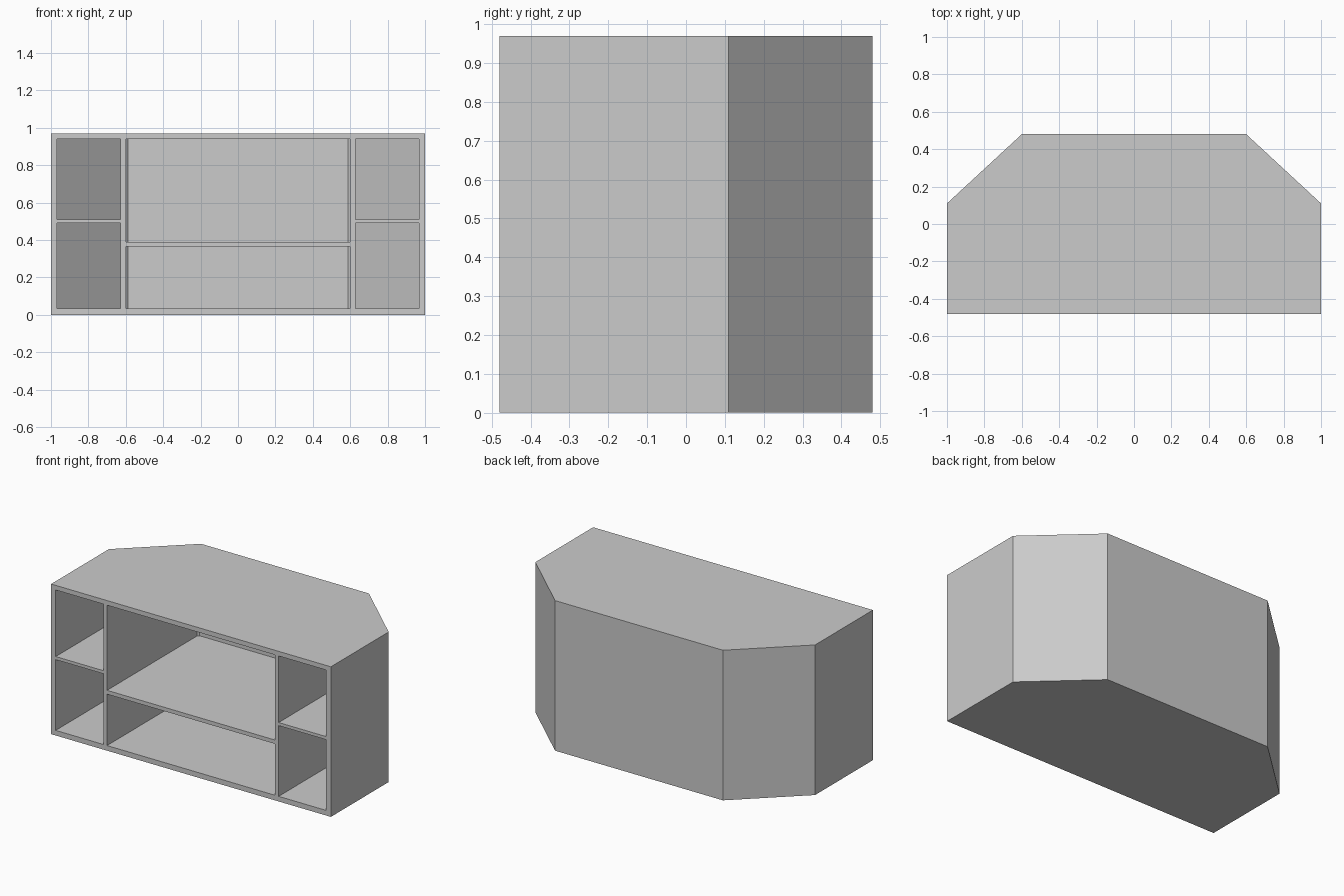
import bpy, bmesh

if "Cube" in bpy.data.objects:
    bpy.data.objects.remove(bpy.data.objects["Cube"])


def prism(name, outline, z0, z1):
    """Extrude a plan outline between two heights."""
    bm = bmesh.new()
    face = bm.faces.new([bm.verts.new((x, y, z0)) for x, y in outline])
    top = bmesh.ops.extrude_face_region(bm, geom=[face])
    verts = [v for v in top["geom"] if isinstance(v, bmesh.types.BMVert)]
    bmesh.ops.translate(bm, verts=verts, vec=(0, 0, z1 - z0))
    bmesh.ops.recalc_face_normals(bm, faces=bm.faces[:])
    mesh = bpy.data.meshes.new(name)
    bm.to_mesh(mesh)
    bm.free()
    obj = bpy.data.objects.new(name, mesh)
    bpy.context.collection.objects.link(obj)
    return obj


# Cabinet body: rectangular front with chamfered back corners
cabinet = prism("cabinet_body", [(-1, -0.48), (1, -0.48), (1, 0.11),
                                 (0.6, 0.48), (-0.6, 0.48), (-1, 0.11)], 0, 0.97)

# Plan outlines of the hollows, leaving 0.03 thick panels
FRONT = -0.6
centre = [(-0.6, FRONT), (0.6, FRONT), (0.6, 0.44),
          (0.589, 0.45), (-0.589, 0.45), (-0.6, 0.44)]
right = [(0.627, FRONT), (0.967, FRONT), (0.967, 0.097), (0.627, 0.414)]
left = [(-x, y) for x, y in right]

# Compartments above and below each shelf
hollows = [("centre", centre, 0.365, 0.39),
           ("right", right, 0.49, 0.51),
           ("left", left, 0.49, 0.51)]
cutters = []
for side, outline, shelf_bottom, shelf_top in hollows:
    for level, z0, z1 in (("lower", 0.033, shelf_bottom), ("upper", shelf_top, 0.94)):
        cutter = prism(f"{side}_{level}_cutter", outline, z0, z1)
        cutter.hide_render = True
        mod = cabinet.modifiers.new(cutter.name, "BOOLEAN")
        mod.operation = "DIFFERENCE"
        mod.solver = "EXACT"
        mod.object = cutter
        cutters.append(cutter)

# Bake the cuts and clear away the helpers
bpy.context.view_layer.objects.active = cabinet
cabinet.select_set(True)
for mod in list(cabinet.modifiers):
    bpy.ops.object.modifier_apply(modifier=mod.name)
for cutter in cutters:
    bpy.data.objects.remove(cutter)
